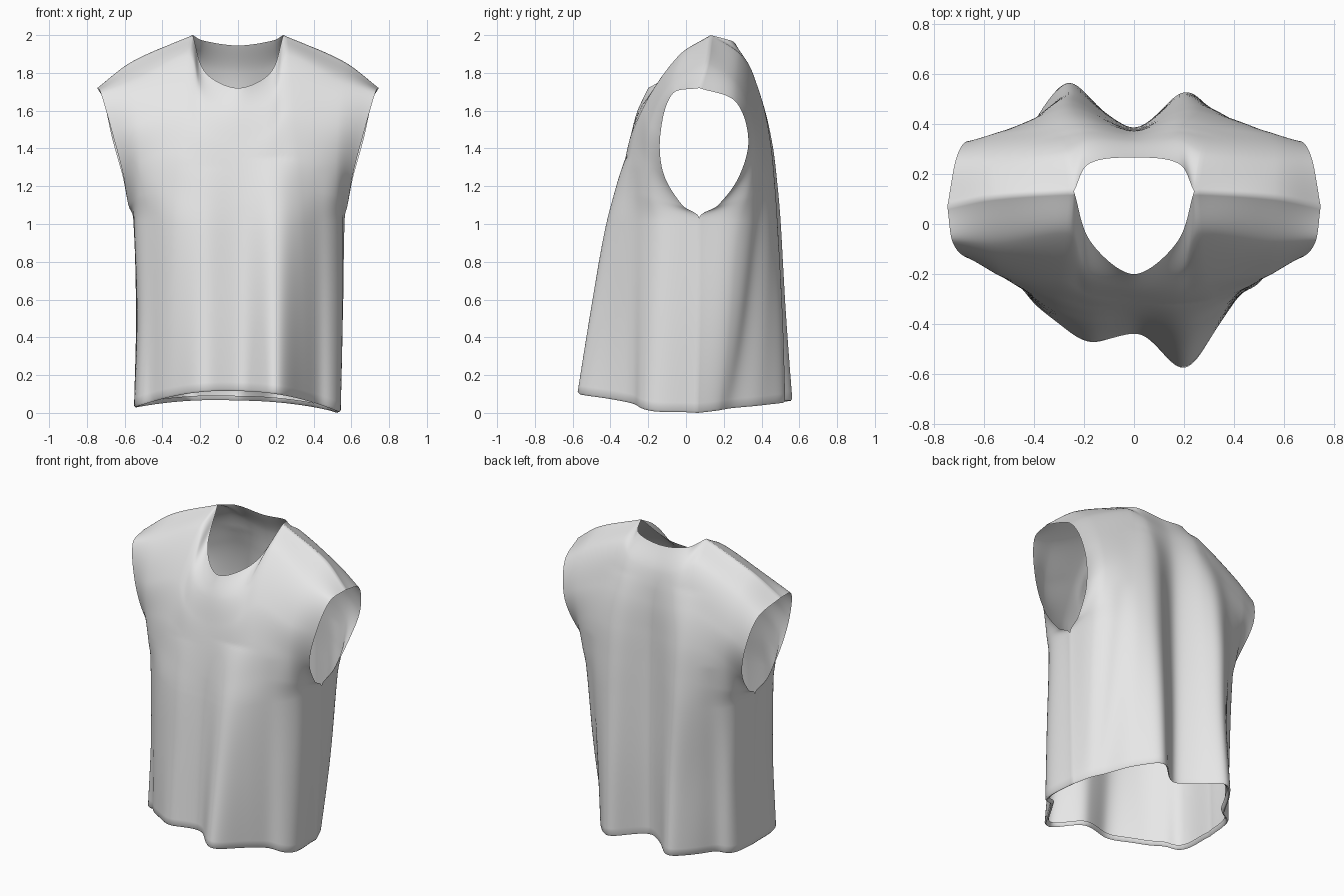
import bpy
import bmesh
import math
from mathutils import Vector

if "Cube" in bpy.data.objects:
    bpy.data.objects.remove(bpy.data.objects["Cube"], do_unlink=True)

COLS, ROWS = 128, 84

# Pattern lines, hem to top: centre, neck side, neck corner, shoulder, side edge
FRONT = [
    [(0, -.44, 0), (0, -.41, .5), (0, -.375, .95), (0, -.355, 1.12),
     (0, -.33, 1.28), (0, -.3, 1.43), (0, -.26, 1.59), (0, -.2, 1.72)],
    [(.18, -.44, 0), (.18, -.41, .5), (.18, -.38, .97), (.18, -.355, 1.15),
     (.18, -.325, 1.32), (.18, -.285, 1.49), (.18, -.21, 1.66), (.17, -.075, 1.8)],
    [(.36, -.35, 0), (.36, -.34, .5), (.35, -.33, 1), (.34, -.315, 1.17),
     (.32, -.29, 1.38), (.29, -.22, 1.62), (.26, -.04, 1.89), (.24, .13, 2)],
    [(.53, -.19, 0), (.535, -.17, .5), (.53, -.16, 1.02), (.52, -.2, 1.15),
     (.52, -.215, 1.33), (.53, -.195, 1.53), (.55, -.08, 1.75), (.56, .11, 1.86)],
    [(.535, .06, 0), (.555, .07, .5), (.565, .07, 1.03), (.58, -.02, 1.1),
     (.61, -.12, 1.27), (.665, -.135, 1.48), (.725, -.07, 1.69), (.745, .07, 1.72)],
]
BACK = [
    [(0, .4, 0), (0, .4, .5), (0, .39, 1), (0, .385, 1.2),
     (0, .38, 1.4), (0, .37, 1.6), (0, .335, 1.8), (0, .265, 1.945)],
    [(.18, .45, 0), (.18, .45, .5), (.18, .44, 1), (.18, .435, 1.2),
     (.18, .425, 1.42), (.18, .4, 1.63), (.18, .34, 1.83), (.18, .24, 1.97)],
    [(.36, .38, 0), (.36, .41, .5), (.36, .43, 1), (.36, .43, 1.2),
     (.35, .42, 1.42), (.32, .38, 1.64), (.27, .29, 1.89), (.24, .13, 2)],
    [(.48, .2, 0), (.515, .24, .5), (.53, .29, 1.02), (.53, .33, 1.15),
     (.53, .365, 1.35), (.55, .355, 1.54), (.56, .27, 1.75), (.56, .11, 1.86)],
    [(.535, .06, 0), (.555, .07, .5), (.565, .07, 1.03), (.58, .17, 1.1),
     (.61, .28, 1.25), (.665, .33, 1.45), (.71, .26, 1.65), (.745, .07, 1.72)],
]
# Points of the right-hand side that differ from the mirror: line, row, point
SIDE_CHANGES = [(4, 0, (-.55, .07, 0)), (4, 1, (-.54, .07, .5)), (4, 2, (-.555, .07, 1.03))]
FRONT_CHANGES = [(3, 1, (-.515, -.18, .5))]
BACK_CHANGES = [(2, 0, (-.36, .43, 0)), (3, 0, (-.52, .27, 0)), (3, 1, (-.52, .28, .5))]
# Cloth folds: x at hem, width, push in y, height where the fold fades out
FRONT_FOLDS = [(.21, .115, -.14, 1.35), (-.19, .1, -.03, 1.3), (.03, .06, .01, 1.1),
               (-.46, .05, .03, 1.2), (.43, .05, .025, 1.3)]
BACK_FOLDS = [(-.26, .1, .11, 1.75), (.22, .1, .08, 1.75), (0, .07, -.02, 1.7),
              (-.45, .05, -.05, 1.3), (.43, .05, -.04, 1.3)]


def spline(points, t, corner=0):
    """Smooth curve through points; corner sharpens it at the neck corners."""
    last = len(points) - 1
    i = min(int(t * last), last - 1)
    f = t * last - i
    a, b = points[i], points[i + 1]
    before, after = points[max(i - 1, 0)], points[min(i + 2, last)]
    chord = (b - a).length
    ta = (b - before) * (chord / (chord + (a - before).length))
    tb = (after - a) * (chord / (chord + (after - b).length))
    if i in (2, 6):
        ta = ta.lerp(b - a, corner)
    if i + 1 in (2, 6):
        tb = tb.lerp(b - a, corner)
    f2, f3 = f * f, f * f * f
    return (a * (2 * f3 - 3 * f2 + 1) + ta * (f3 - 2 * f2 + f)
            + b * (3 * f2 - 2 * f3) + tb * (f3 - f2))


def make_panel(lines, changes):
    """Grid of points, panel[column][row], from pattern lines and their mirror."""
    near = [[Vector(p) for p in line] for line in lines]
    far = [[Vector((-p.x, p.y, p.z)) for p in line] for line in near]
    for line, row, point in changes:
        far[line][row] = Vector(point)
    full = far[:0:-1] + near
    rows = [[spline(line, j / ROWS) for line in full] for j in range(ROWS + 1)]
    return [[spline(rows[j], i / COLS, (j / ROWS) ** 8) for j in range(ROWS + 1)]
            for i in range(COLS + 1)]


def join_edges(front, back):
    """Pull both panels together along the side and shoulder seams."""
    for i in range(COLS + 1):
        u = abs(2 * i / COLS - 1)
        if u >= .5:
            gap = (back[i][ROWS] - front[i][ROWS]) / 2
            for j in range(ROWS + 1):
                w = max(0, 7 * j / ROWS - 6)
                front[i][j] += gap * w
                back[i][j] -= gap * w
    reach = COLS // 8
    for j in range(ROWS * 2 // 7 + 1):
        for edge, step in ((0, 1), (COLS, -1)):
            gap = (back[edge][j] - front[edge][j]) / 2
            for k in range(reach):
                w = 1 - k / reach
                front[edge + step * k][j] += gap * w
                back[edge + step * k][j] -= gap * w


def add_folds(panel, folds, arch):
    """Push folds into the cloth and arch the hem between the side seams."""
    for i, column in enumerate(panel):
        fade = 1 - abs(2 * i / COLS - 1) ** 8
        for p in column:
            push = 0
            for x, width, amount, top in folds:
                strength = max(0, 1 - p.z / top)
                bell = math.exp(-((p.x - x) / width) ** 2)
                push += amount * strength ** .8 * bell
            p.y += push * fade
            rise = arch * max(0, 1 - (p.x / .56) ** 2) * fade
            p.z += (.01 + .05 * max(0, -p.x) + rise) * max(0, 1 - p.z)


def add_hem(panel):
    """Turn the lower edge inwards as a rolled hem."""
    for column in panel:
        p = column[0]
        for scale, rise in ((.985, -.01), (.965, -.003), (.955, .015)):
            column.insert(0, Vector((p.x * scale, .05 + (p.y - .05) * scale, p.z + rise)))


front = make_panel(FRONT, SIDE_CHANGES + FRONT_CHANGES)
back = make_panel(BACK, SIDE_CHANGES + BACK_CHANGES)
join_edges(front, back)
add_folds(front, FRONT_FOLDS, .115)
add_folds(back, BACK_FOLDS, .065)

bm = bmesh.new()
for panel, flip in ((front, False), (back, True)):
    add_hem(panel)
    grid = [[bm.verts.new(p) for p in column] for column in panel]
    for a, b in zip(grid, grid[1:]):
        for j in range(len(a) - 1):
            quad = [a[j], b[j], b[j + 1], a[j + 1]]
            bm.faces.new(quad[::-1] if flip else quad)
bmesh.ops.remove_doubles(bm, verts=bm.verts, dist=.0008)

mesh = bpy.data.meshes.new("sleeveless_shirt")
bm.to_mesh(mesh)
bm.free()
shirt = bpy.data.objects.new("sleeveless_shirt", mesh)
bpy.context.collection.objects.link(shirt)

# Plain cloth colour
cloth = bpy.data.materials.new("light_grey_cloth")
cloth.use_nodes = True
grey = (.8, .8, .8, 1)
cloth.diffuse_color = grey
for node in cloth.node_tree.nodes:
    if node.type == "BSDF_PRINCIPLED":
        node.inputs["Base Color"].default_value = grey
mesh.materials.append(cloth)

bpy.context.view_layer.objects.active = shirt
shirt.select_set(True)
bpy.ops.object.shade_smooth_by_angle(angle=math.radians(60))
